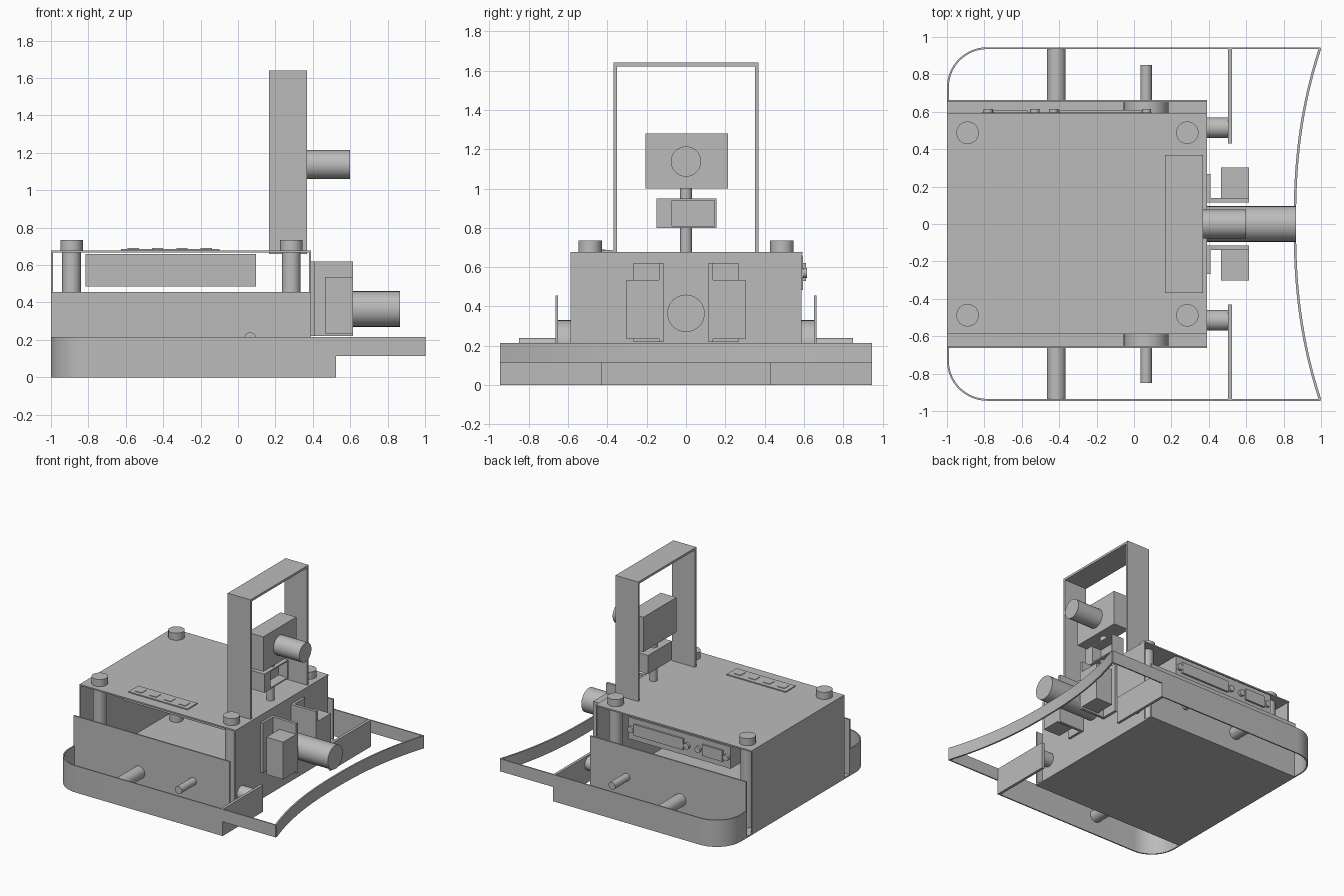
import bpy, bmesh, math
from mathutils import Matrix, Vector

cube = bpy.data.objects.get("Cube")
if cube:
    bpy.data.objects.remove(cube, do_unlink=True)

grey = bpy.data.materials.new("plain grey")
grey.use_nodes = True
colour = (0.5, 0.5, 0.5, 1)
grey.diffuse_color = colour
grey.node_tree.nodes["Principled BSDF"].inputs["Base Color"].default_value = colour


def finish(name, bm, smooth=False):
    bmesh.ops.recalc_face_normals(bm, faces=bm.faces)
    mesh = bpy.data.meshes.new(name)
    bm.to_mesh(mesh)
    bm.free()
    mesh.materials.append(grey)
    ob = bpy.data.objects.new(name, mesh)
    bpy.context.collection.objects.link(ob)
    if smooth:
        bpy.ops.object.select_all(action='DESELECT')
        ob.select_set(True)
        bpy.context.view_layer.objects.active = ob
        bpy.ops.object.shade_smooth_by_angle(angle=math.radians(35))
    return ob


def box(name, x, y, z):
    """Box from (low, high) ranges on each axis."""
    bm = bmesh.new()
    bmesh.ops.create_cube(bm, size=1)
    for v in bm.verts:
        v.co = [sum(r) / 2 + c * (r[1] - r[0]) for r, c in zip((x, y, z), v.co)]
    return finish(name, bm)


def rod(name, start, end, radius):
    """Round bar between two points."""
    a, b = Vector(start), Vector(end)
    bm = bmesh.new()
    turn = (b - a).to_track_quat('Z', 'Y').to_matrix().to_4x4()
    bmesh.ops.create_cone(bm, cap_ends=True, segments=40, radius1=radius, radius2=radius,
                          depth=(b - a).length, matrix=Matrix.Translation((a + b) / 2) @ turn)
    return finish(name, bm, True)


def strip(name, path, z, thick=0.01):
    """Upright band of even thickness along a plan path."""
    pts = [Vector(p) for p in path]
    bm = bmesh.new()
    rings = []
    for i, p in enumerate(pts):
        d = (pts[min(i + 1, len(pts) - 1)] - pts[max(i - 1, 0)]).normalized()
        n = Vector((-d.y, d.x)) * thick / 2
        rings.append([bm.verts.new((q.x, q.y, h)) for q, h in
                      ((p + n, z[0]), (p - n, z[0]), (p - n, z[1]), (p + n, z[1]))])
    for a, b in zip(rings, rings[1:]):
        for k in range(4):
            bm.faces.new((a[k], a[(k + 1) % 4], b[(k + 1) % 4], b[k]))
    bm.faces.new(rings[0])
    bm.faces.new(rings[-1])
    return finish(name, bm, True)


# Chassis shell, open along both sides
W = 0.587
box("floor_plate", (-1, 0.39), (-0.66, 0.66), (0, 0.012))
box("top_plate", (-1, 0.39), (-W, W + 0.006), (0.667, 0.678))
box("back_wall", (-1, -0.99), (-W, W), (0.005, 0.67))
box("front_wall", (0.38, 0.39), (-W, W), (0.005, 0.67))

# Electronics case under the top plate, with ports on its left side
box("electronics_case", (-0.815, 0.095), (-0.29, 0.595), (0.485, 0.66))
box("wide_port", (-0.4, 0.04), (0.59, 0.61), (0.53, 0.62))
box("narrow_port", (-0.75, -0.57), (0.59, 0.61), (0.53, 0.62))
for i, x in enumerate((0.067, -0.43, -0.53, -0.78)):
    rod(f"port_screw_{i}", (x, 0.59, 0.57), (x, 0.615, 0.57), 0.025)

# Button panel on the top plate
box("button_panel", (-0.625, -0.1), (-0.5, -0.375), (0.675, 0.686))
for i in range(4):
    x = -0.56 + i * 0.13
    box(f"button_{i}", (x - 0.03, x + 0.03), (-0.47, -0.41), (0.685, 0.69))

# Corner posts with caps
for x, tag in ((-0.89, "rear"), (0.285, "front")):
    for s, side in ((-1, "right"), (1, "left")):
        y = s * 0.488
        rod(f"{tag}_{side}_post", (x, y, 0.01), (x, y, 0.67), 0.05)
        rod(f"{tag}_{side}_post_cap", (x, y, 0.677), (x, y, 0.735), 0.06)

for s, side in ((-1, "right"), (1, "left")):
    def span(a, b):
        return (min(s * a, s * b), max(s * a, s * b))

    # Side plates, wheel hub, axle and bumper mounts
    box(f"{side}_side_plate", (-1, 0.39), span(0.652, 0.664), (0, 0.455))
    rod(f"{side}_wheel_hub", (0.065, s * 0.58, 0.21), (0.065, s * 0.655, 0.21), 0.12)
    rod(f"{side}_axle", (0.065, s * 0.655, 0.21), (0.065, s * 0.85, 0.21), 0.03)
    rod(f"{side}_bumper_mount", (-0.415, s * 0.66, 0.155), (-0.415, s * 0.942, 0.155), 0.05)
    rod(f"{side}_front_mount", (0.385, s * 0.515, 0.15), (0.51, s * 0.515, 0.15), 0.055)

    # Bumper side with rounded rear corner
    arc = [(-0.785 - 0.21 * math.sin(t), s * (0.73 + 0.21 * math.cos(t)))
           for t in [math.pi / 2 * k / 16 for k in range(17)]]
    strip(f"{side}_bumper", [(0.515, s * 0.94)] + arc + [(-0.995, s * 0.664)], (0, 0.215))
    box(f"{side}_bumper_return", (0.503, 0.525), span(0.43, 0.945), (0, 0.215))
    box(f"{side}_bumper_arm", (0.515, 0.997), span(0.935, 0.945), (0.115, 0.215))

    # Distance sensor on an angle bracket
    box(f"{side}_sensor_bracket_back", (0.39, 0.41), span(0.118, 0.268), (0.22, 0.62))
    box(f"{side}_sensor_bracket_arm", (0.39, 0.615), span(0.115, 0.138), (0.22, 0.62))
    box(f"{side}_sensor", (0.465, 0.615), span(0.138, 0.303), (0.235, 0.535))

# Curved front bumper band
ys = [0.94 * k / 16 for k in range(-16, 17)]
strip("front_bumper", [(0.86 + 0.135 * (abs(y) / 0.94) ** 2.3, y) for y in ys], (0.115, 0.215), 0.013)

# Front round sensor
rod("front_tube", (0.385, 0, 0.365), (0.866, 0, 0.365), 0.095)

# Arch around the camera
for s, side in ((-1, "right"), (1, "left")):
    box(f"arch_{side}_leg", (0.167, 0.37), (s * 0.36 - 0.009, s * 0.36 + 0.009), (0.66, 1.64))
box("arch_top", (0.167, 0.37), (-0.369, 0.369), (1.622, 1.64))

# Camera, neck and pivot housing with an open front
rod("neck_lower", (0.29, 0, 0.67), (0.29, 0, 0.81), 0.03)
rod("neck_upper", (0.29, 0, 0.94), (0.29, 0, 1.01), 0.03)
box("pivot_block", (0.23, 0.34), (-0.15, -0.07), (0.8, 0.95))
box("pivot_back", (0.23, 0.26), (-0.07, 0.155), (0.8, 0.95))
box("pivot_bottom", (0.26, 0.34), (-0.07, 0.155), (0.8, 0.81))
box("pivot_top", (0.26, 0.34), (-0.07, 0.155), (0.94, 0.95))
box("pivot_end", (0.26, 0.34), (0.145, 0.155), (0.81, 0.94))
box("camera_body", (0.23, 0.37), (-0.207, 0.213), (1.0, 1.28))
rod("camera_lens", (0.365, 0, 1.137), (0.6, 0, 1.137), 0.077)
